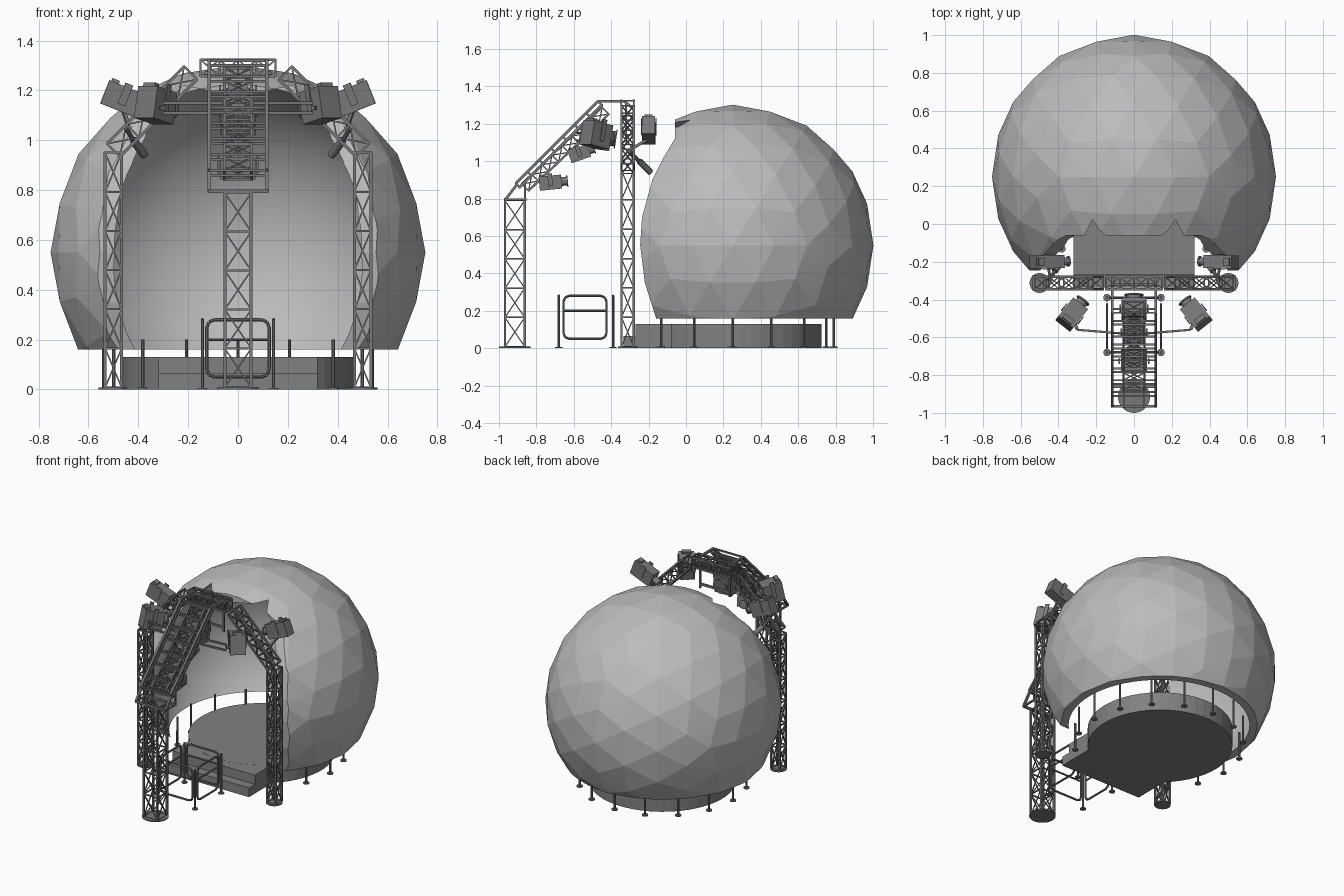
import bpy, bmesh, math
from mathutils import Vector as V, Matrix

if "Cube" in bpy.data.objects:
    bpy.data.objects.remove(bpy.data.objects["Cube"], do_unlink=True)


def material(name, grey):
    m = bpy.data.materials.new(name)
    m.use_nodes = True
    col = (grey, grey, grey, 1)
    m.diffuse_color = col
    bsdf = next(n for n in m.node_tree.nodes if n.type == 'BSDF_PRINCIPLED')
    bsdf.inputs["Base Color"].default_value = col
    return m


SHELL = material("pale grey shell", 0.5)
STAGE = material("mid grey stage", 0.22)
METAL = material("dark grey metal", 0.19)


def finish(name, bm, mat):
    bmesh.ops.recalc_face_normals(bm, faces=bm.faces)
    me = bpy.data.meshes.new(name)
    bm.to_mesh(me)
    bm.free()
    me.materials.append(mat)
    ob = bpy.data.objects.new(name, me)
    bpy.context.collection.objects.link(ob)
    return ob


def box(bm, centre, size, rot=Matrix()):
    bmesh.ops.create_cube(bm, size=1, matrix=Matrix.Translation(centre) @ rot @ Matrix.Diagonal((*size, 1)))


def strut(bm, a, b, r=0.005, sides=4):
    a, b = V(a), V(b)
    d = b - a
    q = d.to_track_quat('Z', 'Y').to_matrix().to_4x4()
    turn = Matrix.Rotation(math.pi / sides, 4, 'Z')
    bmesh.ops.create_cone(bm, cap_ends=True, segments=sides, radius1=r, radius2=r, depth=d.length,
                          matrix=Matrix.Translation((a + b) / 2) @ q @ turn)


def truss(name, a, b, u, v, bays, r=0.007, cross=True):
    """Box truss from a to b; u and v are half-width vectors."""
    bm = bmesh.new()
    a, b, u, v = V(a), V(b), V(u), V(v)
    corners = [u + v, v - u, -u - v, u - v]
    rings = [[a.lerp(b, i / bays) + c for c in corners] for i in range(bays + 1)]
    for c in range(4):
        n = (c + 1) % 4
        strut(bm, rings[0][c], rings[-1][c], r * 1.2)
        for ring in rings:
            strut(bm, ring[c], ring[n], r * 0.8)
        if cross:
            for lo, hi in zip(rings, rings[1:]):
                strut(bm, lo[c], hi[n], r * 0.6)
                strut(bm, lo[n], hi[c], r * 0.6)
    return finish(name, bm, METAL)


def prism(name, pts, place, lo, hi):
    bm = bmesh.new()
    f = bm.faces.new([bm.verts.new(place(p, lo)) for p in pts])
    ext = bmesh.ops.extrude_face_region(bm, geom=[f])["geom"]
    shift = V(place((0, 0), hi)) - V(place((0, 0), lo))
    bmesh.ops.translate(bm, vec=shift, verts=[g for g in ext if isinstance(g, bmesh.types.BMVert)])
    return finish(name, bm, SHELL)


# Faceted dome, hollowed out and opened at the front
C = V((0, 0.25, 0.55))
bm = bmesh.new()
bmesh.ops.create_icosphere(bm, subdivisions=3, radius=0.752,
                           matrix=Matrix.Translation(C) @ Matrix.Rotation(-math.radians(31.717), 4, 'Y'))
dome = finish("dome_shell", bm, SHELL)

bm = bmesh.new()
bmesh.ops.create_uvsphere(bm, u_segments=64, v_segments=40, radius=0.7, matrix=Matrix.Translation(C))
cavity = finish("cavity_cutter", bm, SHELL)

front = [(-1.2, -0.5), (1.3, -0.5), (1.3, 0.16), (-0.16, 0.16), (-0.22, 0.35), (-0.245, 0.55), (-0.235, 0.7),
         (-0.18, 0.9), (-0.12, 1.02), (-0.06, 1.12), (-0.06, 1.5), (-1.2, 1.5)]
trim = prism("front_cutter", front, lambda p, t: (t, p[0], p[1]), -1.2, 1.2)
half = [(0.4, 0), (0.41, 0.17), (0.445, 0.32), (0.46, 0.5), (0.455, 0.65), (0.43, 0.82), (0.39, 0.96),
        (0.35, 1.08), (0.22, 1.22)]
arch = half + [(0, 1.175)] + [(-x, z) for x, z in reversed(half)]
tunnel = prism("opening_cutter", arch, lambda p, t: (p[0], t, p[1]), -1.0, 0.06)

for cutter in (cavity, trim, tunnel):
    mod = dome.modifiers.new("cut", 'BOOLEAN')
    mod.operation, mod.solver, mod.object = 'DIFFERENCE', 'EXACT', cutter
    bpy.context.view_layer.update()
    done = bpy.data.meshes.new_from_object(dome.evaluated_get(bpy.context.evaluated_depsgraph_get()))
    dome.modifiers.clear()
    dome.data = done
    bpy.data.objects.remove(cutter, do_unlink=True)
dome.data.name = "dome_shell"
bpy.ops.object.select_all(action='DESELECT')
dome.select_set(True)
bpy.context.view_layer.objects.active = dome
bpy.ops.object.shade_smooth_by_angle(angle=math.radians(8.5))

# Round stage with a square front and a lower step
bm = bmesh.new()
strut(bm, (0, 0.26, 0), (0, 0.26, 0.13), 0.465, 48)
finish("stage_disc", bm, STAGE)
bm = bmesh.new()
box(bm, (0, -0.05, 0.065), (0.64, 0.44, 0.129))
finish("stage_front", bm, STAGE)
bm = bmesh.new()
box(bm, (0, -0.3, 0.0325), (0.64, 0.07, 0.065))
finish("stage_step", bm, STAGE)

# Short posts with feet under the dome rim
bm = bmesh.new()
for i in range(16):
    t = i * math.tau / 16
    x, y = 0.54 * math.sin(t), 0.25 + 0.54 * math.cos(t)
    if y > 0 or abs(x) > 0.33:
        strut(bm, (x, y, 0), (x, y, 0.2), 0.007, 8)
        strut(bm, (x, y, 0), (x, y, 0.008), 0.02, 12)
finish("dome_posts", bm, METAL)

# Towers on round base plates
towers = {"left_tower": (0.5, -0.312, 0.95, 0.033, 6), "right_tower": (-0.5, -0.312, 0.95, 0.033, 6),
          "front_tower": (0, -0.915, 0.79, 0.053, 5)}
for name, (x, y, h, w, bays) in towers.items():
    truss(name, (x, y, 0.008), (x, y, h), (w, 0, 0), (0, w, 0), bays)
    bm = bmesh.new()
    strut(bm, (x, y, 0), (x, y, 0.008), w * 1.6, 32)
    finish(name + "_base", bm, METAL)

# Arched gantry between the side towers
for s, side in ((1, "left"), (-1, "right")):
    truss(side + "_gantry_arm", (s * 0.5, -0.312, 0.96), (s * 0.19, -0.312, 1.27),
          (0, 0.033, 0), (s * 0.026, 0, 0.026), 4)
truss("gantry_top", (-0.15, -0.312, 1.29), (0.15, -0.312, 1.29), (0, 0.033, 0), (0, 0, 0.033), 4)

# Sloping boom from the front tower to the gantry
truss("boom_frame", (0, -0.9, 0.87), (0, -0.46, 1.31), (0.115, 0, 0), (0, -0.01, 0.01), 7, 0.009, False)
truss("boom_core", (0, -0.86, 0.86), (0, -0.43, 1.27), (0.055, 0, 0), (0, -0.018, 0.018), 8)
bm = bmesh.new()
for s in (-1, 1):
    x = s * 0.115
    strut(bm, (x, -0.965, 0.795), (x, -0.9, 0.88), 0.01)
    strut(bm, (x, -0.47, 1.32), (x, -0.33, 1.32), 0.01)
    strut(bm, (x, -0.33, 1.32), (x, -0.28, 1.28), 0.01)
    strut(bm, (x, -0.86, 0.8), (x, -0.86, 0.9), 0.008)
    strut(bm, (x, -0.965, 0.795), (x, -0.86, 0.795), 0.008)
    strut(bm, (x, -0.32, 1.32), (x, -0.32, 1.1), 0.008)
    # Outriggers for the side lamps
    for z in (1.11, 1.15):
        strut(bm, (s * 0.06, -0.58, z), (s * 0.3, -0.56, z), 0.008)
    strut(bm, (s * 0.3, -0.56, 1.13), (s * 0.33, -0.48, 1.13), 0.012)
    strut(bm, (s * 0.44, -0.3, 1.06), (s * 0.46, -0.2, 1.12), 0.01)
for y, z in ((-0.965, 0.795), (-0.86, 0.795), (-0.32, 1.13)):
    strut(bm, (-0.12, y, z), (0.12, y, z), 0.01)
finish("boom_brackets", bm, METAL)


def lamp(name, loc, aim, size):
    """Lamp body with lens barrel, rear block and side yoke, aimed along a direction."""
    q = V(aim).to_track_quat('Y', 'Z').to_matrix().to_4x4()
    w, l, h = size
    bm = bmesh.new()
    box(bm, (0, 0, 0), size)
    box(bm, (0, -l * 0.35, h * 0.55), (w * 0.6, l * 0.2, h * 0.15))
    strut(bm, (0, l * 0.5, 0), (0, l * 0.72, 0), min(w, h) * 0.32, 16)
    strut(bm, (0, l * 0.72, 0), (0, l * 0.78, 0), min(w, h) * 0.4, 16)
    for s in (-1, 1):
        box(bm, (s * w * 0.56, 0, h * 0.2), (w * 0.06, l * 0.2, h * 0.9))
    bmesh.ops.transform(bm, matrix=Matrix.Translation(loc) @ q, verts=bm.verts)
    finish(name, bm, METAL)


# Lamps
for s, side in ((1, "left"), (-1, "right")):
    lamp(side + "_rear_lamp", (s * 0.46, -0.2, 1.165), (-s, 0.02, -0.4), (0.07, 0.16, 0.1))
    lamp(side + "_boom_lamp", (s * 0.33, -0.48, 1.14), (-s * 0.6, 0.75, -0.2), (0.1, 0.13, 0.13))
    bm = bmesh.new()
    strut(bm, (s * 0.45, -0.3, 1.05), (s * 0.42, -0.25, 1.0), 0.01, 8)
    strut(bm, (s * 0.42, -0.25, 1.0), (s * 0.375, -0.19, 0.94), 0.017, 12)
    finish(side + "_spot", bm, METAL)
lamp("lower_boom_lamp", (0, -0.725, 0.885), (0, 1, 0.1), (0.14, 0.12, 0.075))
lamp("middle_boom_lamp", (0, -0.57, 1.04), (0, 1, 0.35), (0.12, 0.11, 0.07))
lamp("upper_boom_lamp", (0, -0.45, 1.13), (0, 1, -0.15), (0.13, 0.1, 0.14))


# Guard rail of rounded hoops around the access hatch
def hoop(bm, place, a, b, lo, hi, c=0.03):
    k = c * 0.3
    corner = [(b - c, hi), (b - k, hi - k), (b, hi - c)]
    pts = corner + [(x, lo + hi - z) for x, z in reversed(corner)]
    pts += [(a + b - x, z) for x, z in reversed(pts)]
    for p, q in zip(pts, pts[1:] + pts[:1]):
        strut(bm, place(*p), place(*q), 0.007, 8)


bm = bmesh.new()
for s in (-1, 1):
    hoop(bm, lambda p, z: (s * 0.143, p, z), -0.655, -0.425, 0.05, 0.28)
    hoop(bm, lambda p, z: (p, -0.535 + s * 0.145, z), -0.125, 0.125, 0.05, 0.28)
    strut(bm, (s * 0.143, -0.655, 0.2), (s * 0.143, -0.425, 0.2), 0.006, 8)
    strut(bm, (-0.125, -0.535 + s * 0.145, 0.2), (0.125, -0.535 + s * 0.145, 0.2), 0.006, 8)
    for y in (-0.68, -0.39):
        strut(bm, (s * 0.143, y, 0), (s * 0.143, y, 0.28), 0.007, 8)
        strut(bm, (s * 0.143, y, 0), (s * 0.143, y, 0.006), 0.02, 12)
finish("guard_rail", bm, METAL)
